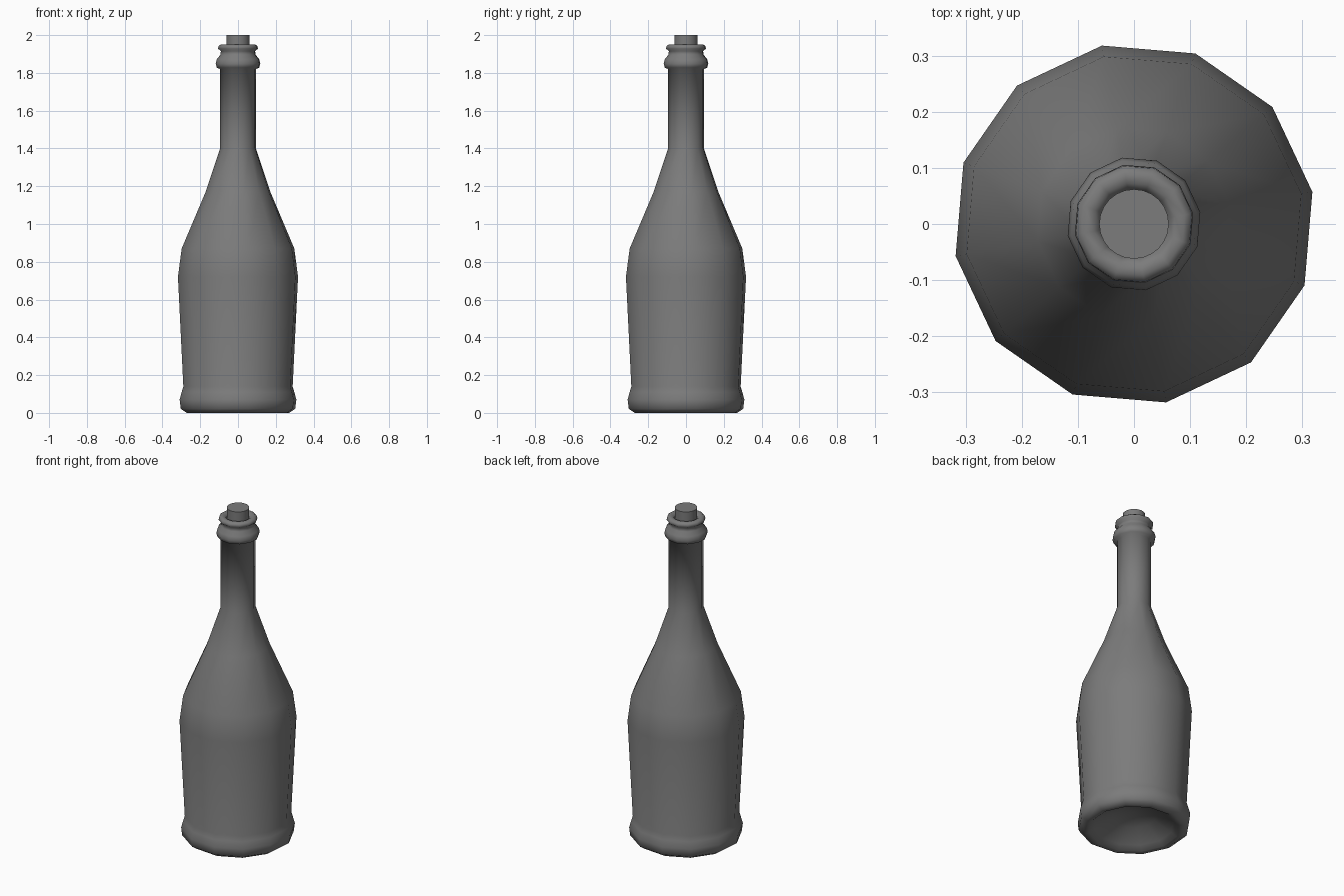
import bpy, bmesh, math
from mathutils import Matrix

cube = bpy.data.objects.get("Cube")
if cube:
    bpy.data.objects.remove(cube, do_unlink=True)


def make_material(name, colour):
    mat = bpy.data.materials.new(name)
    mat.use_nodes = True
    mat.diffuse_color = colour
    mat.node_tree.nodes["Principled BSDF"].inputs["Base Color"].default_value = colour
    return mat


def lathe(name, profile, sides, turn, mat, sharp_angle):
    """Spin an (r, z) profile about the z axis."""
    bm = bmesh.new()
    verts = [bm.verts.new((r, 0, z)) for r, z in profile]
    edges = [bm.edges.new(pair) for pair in zip(verts, verts[1:])]
    bmesh.ops.spin(bm, geom=verts + edges, cent=(0, 0, 0), axis=(0, 0, 1),
                   angle=math.tau, steps=sides, use_duplicate=False)
    bmesh.ops.remove_doubles(bm, verts=bm.verts, dist=0.0005)
    bmesh.ops.recalc_face_normals(bm, faces=bm.faces)
    bmesh.ops.transform(bm, matrix=Matrix.Rotation(turn, 4, "Z"), verts=bm.verts)
    mesh = bpy.data.meshes.new(name)
    bm.to_mesh(mesh)
    bm.free()
    mesh.materials.append(mat)
    obj = bpy.data.objects.new(name, mesh)
    bpy.context.collection.objects.link(obj)
    bpy.ops.object.select_all(action="DESELECT")
    obj.select_set(True)
    bpy.context.view_layer.objects.active = obj
    bpy.ops.object.shade_smooth_by_angle(angle=math.radians(sharp_angle))
    return obj


grey = make_material("dark grey", (0.2, 0.2, 0.2, 1))

# Bottle: hollow underside, foot, body, shoulder, neck, collar and lip
bottle_profile = [
    (0, 0.11), (0.12, 0.08), (0.22, 0.025), (0.25, 0.003), (0.275, 0),
    (0.308, 0.022), (0.314, 0.07), (0.303, 0.11), (0.294, 0.14),
    (0.323, 0.72), (0.303, 0.87), (0.174, 1.17), (0.096, 1.4),
    (0.096, 1.82), (0.114, 1.828), (0.12, 1.848), (0.114, 1.873), (0.095, 1.895),
    (0.092, 1.915), (0.107, 1.928), (0.105, 1.942), (0.092, 1.951),
    (0.074, 1.948), (0.062, 1.935), (0.058, 1.9), (0, 1.9),
]
lathe("bottle", bottle_profile, 12, math.radians(10.2), grey, 75)

# Stopper seated in the mouth
lathe("stopper", [(0, 1.89), (0.061, 1.89), (0.062, 2), (0, 2)], 24, 0, grey, 40)
